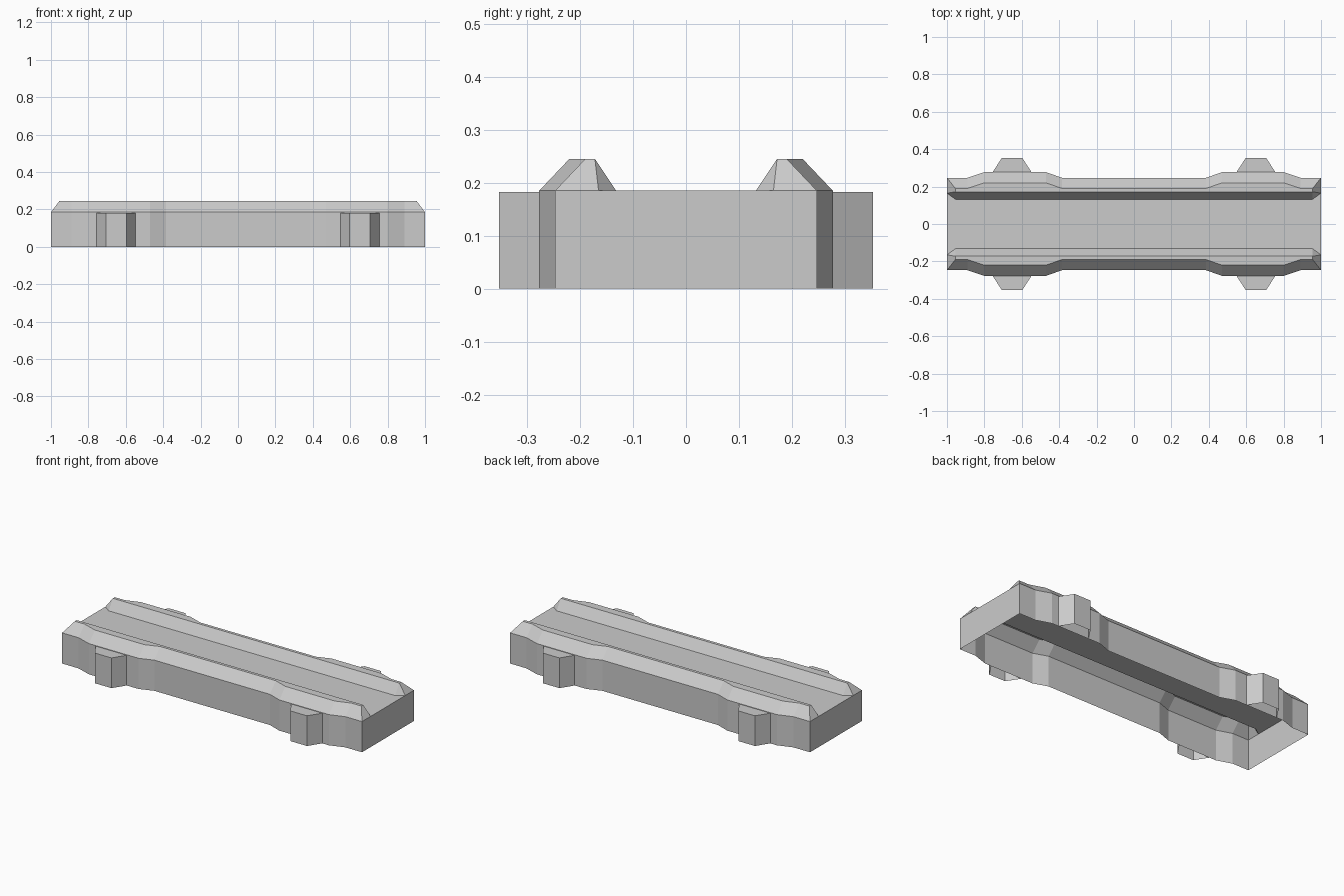
import bpy, bmesh

if "Cube" in bpy.data.objects:
    bpy.data.objects.remove(bpy.data.objects["Cube"])

DECK, RIDGE = 0.185, 0.245   # deck height and ridge height


def make_object(name, bm):
    bmesh.ops.remove_doubles(bm, verts=bm.verts, dist=0.0005)
    bmesh.ops.recalc_face_normals(bm, faces=bm.faces)
    me = bpy.data.meshes.new(name)
    bm.to_mesh(me)
    bm.free()
    ob = bpy.data.objects.new(name, me)
    bpy.context.collection.objects.link(ob)
    return ob


def mirrored(half):
    return half + [(-y, z) for y, z in reversed(half)]


# Hull: open-bottomed shell lofted along x, with a hollow ridge on each edge
half_plan = [(0.385, 0.247), (0.47, 0.277), (0.80, 0.277), (0.89, 0.247), (0.955, 0.247)]
plan = [(-x, y) for x, y in reversed(half_plan)] + half_plan
end = mirrored([(0.247, 0), (0.247, DECK), (0.247, DECK), (0.165, DECK), (0.165, DECK)])

sections = [(-1, end)]
for x, w in plan:
    sections.append((x, mirrored([(w, 0), (w, DECK), (w - 0.057, RIDGE),
                                  (0.172, RIDGE), (0.132, DECK)])))
sections.append((1, end))

bm = bmesh.new()
rows = [[bm.verts.new((x, y, z)) for y, z in sec] for x, sec in sections]
for a, b in zip(rows, rows[1:]):
    for i in range(len(a) - 1):
        bm.faces.new((a[i], a[i + 1], b[i + 1], b[i]))
# Flat end plates
for row in (rows[0], rows[-1]):
    bm.faces.new([row[i] for i in (0, 1, 3, 6, 8, 9)])
make_object("hull", bm)

# Side pads: tapered blocks, open underneath, two per side
for sx, xn in ((-1, "left"), (1, "right")):
    for sy, yn in ((-1, "front"), (1, "back")):
        bm = bmesh.new()
        outline = [(-0.104, 0.277), (-0.055, 0.353), (0.055, 0.353), (0.104, 0.277)]
        low, top = [[bm.verts.new((sx * 0.652 + x, sy * y, z)) for x, y in outline]
                    for z in (0, 0.182)]
        for i in range(3):
            bm.faces.new((low[i], low[i + 1], top[i + 1], top[i]))
        bm.faces.new(top)
        make_object(f"side_pad_{yn}_{xn}", bm)
